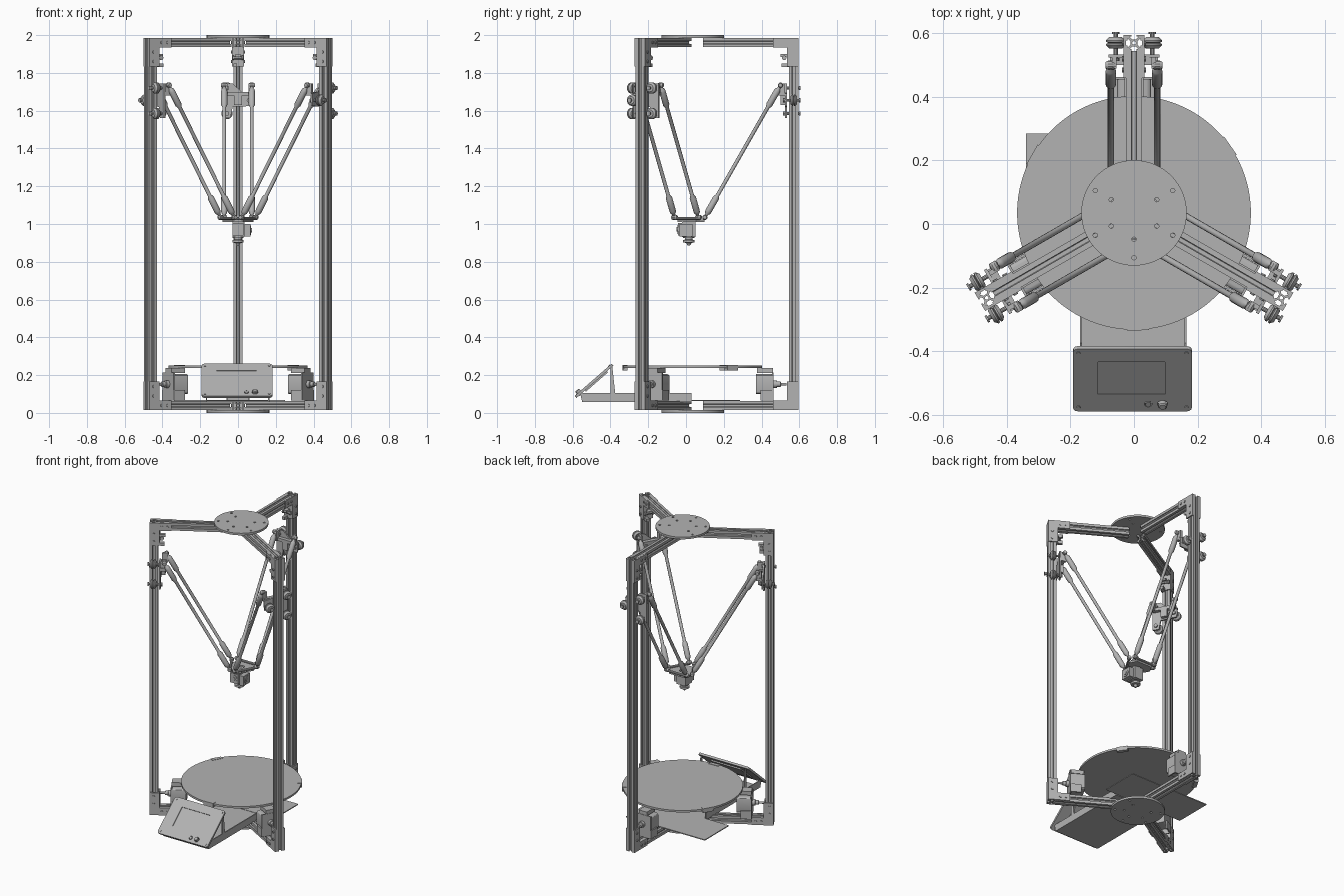
import bpy, bmesh
from math import pi, cos, sin, radians, atan2
from mathutils import Matrix, Vector

cube = bpy.data.objects.get("Cube")
if cube:
    bpy.data.objects.remove(cube)

grey = bpy.data.materials.new("machine_grey")
grey.use_nodes = True
grey.diffuse_color = (0.45, 0.45, 0.45, 1)
grey.node_tree.nodes["Principled BSDF"].inputs["Base Color"].default_value = (0.45, 0.45, 0.45, 1)

CENTRE = Matrix.Translation((0, 0.035, 0))
TOWERS = {"back": 90, "right": 210, "left": 330}
SIDE = Matrix.Rotation(pi / 2, 4, 'X')                                # flat outline -> (radius, height)
FACE = Matrix(((0, 0, 1, 0), (1, 0, 0, 0), (0, 1, 0, 0), (0, 0, 0, 1)))  # flat outline -> (across, height)
made = []


# ---- helpers ----
def place(name, mesh, matrix=Matrix()):
    if not mesh.materials:
        mesh.materials.append(grey)
    ob = bpy.data.objects.new(name, mesh)
    bpy.context.collection.objects.link(ob)
    ob.matrix_world = matrix
    made.append(ob)


def towers(name, mesh):
    """One copy on each tower; local x points outward."""
    for side, angle in TOWERS.items():
        place(f"{name}_{side}", mesh, CENTRE @ Matrix.Rotation(radians(angle), 4, 'Z'))


def finish(name, bm):
    bmesh.ops.recalc_face_normals(bm, faces=bm.faces)
    mesh = bpy.data.meshes.new(name)
    bm.to_mesh(mesh)
    bm.free()
    return mesh


def boxes(name, *spans):
    """Boxes given as (x0, x1, y0, y1, z0, z1)."""
    bm = bmesh.new()
    for a, b, c, d, e, f in spans:
        m = Matrix.Translation(((a + b) / 2, (c + d) / 2, (e + f) / 2)) @ Matrix.Diagonal((b - a, d - c, f - e, 1))
        bmesh.ops.create_cube(bm, size=1, matrix=m)
    return finish(name, bm)


def lathe(name, profile, spots, sides=16):
    """Turn a (radius, height) profile and repeat it at each matrix."""
    bm = bmesh.new()
    for m in spots:
        rings = [[bm.verts.new(m @ Vector((r * cos(2 * pi * i / sides), r * sin(2 * pi * i / sides), h)))
                  for i in range(sides)] for r, h in profile]
        for low, high in zip(rings, rings[1:]):
            for i in range(sides):
                j = (i + 1) % sides
                bm.faces.new((low[i], low[j], high[j], high[i]))
        bm.faces.new(rings[0])
        bm.faces.new(rings[-1])
    return finish(name, bm)


def plate(name, outlines, thick, matrix=Matrix()):
    """Extruded flat shape; inner outlines become holes."""
    curve = bpy.data.curves.new(name, 'CURVE')
    curve.dimensions, curve.fill_mode, curve.extrude = '2D', 'BOTH', thick / 2
    for pts in outlines:
        sp = curve.splines.new('POLY')
        sp.points.add(len(pts) - 1)
        for p, (x, y) in zip(sp.points, pts):
            p.co = (x, y, 0, 1)
        sp.use_cyclic_u = True
    ob = bpy.data.objects.new(name, curve)
    mesh = bpy.data.meshes.new_from_object(ob)
    bpy.data.objects.remove(ob)
    mesh.materials.clear()
    mesh.transform(matrix)
    return mesh


def ring(x, y, r, n=12):
    return [(x + r * cos(2 * pi * i / n), y + r * sin(2 * pi * i / n)) for i in range(n)]


def rect(w, h, r=0.0):
    if not r:
        return [(-w, -h), (w, -h), (w, h), (-w, h)]
    return [(sx * (w - r) + r * cos(radians(a + s)), sy * (h - r) + r * sin(radians(a + s)))
            for sx, sy, a in ((1, 1, 0), (-1, 1, 90), (-1, -1, 180), (1, -1, 270)) for s in (0, 30, 60, 90)]


def along(axis, x, y, z):
    return Matrix.Translation((x, y, z)) @ Vector(axis).to_track_quat('Z', 'Y').to_matrix().to_4x4()


# ---- slotted columns and radial beams ----
quarter = [(.025, -.025), (.025, -.008), (.02, -.008), (.02, -.014), (.011, -.006),
           (.011, .006), (.02, .014), (.02, .008), (.025, .008)]
slots = [(x * cos(k * pi / 2) - y * sin(k * pi / 2), x * sin(k * pi / 2) + y * cos(k * pi / 2))
         for k in range(4) for x, y in quarter]
section = [slots, ring(0, 0, .006, 8)]
towers("column", plate("column", section, 1.97, Matrix.Translation((.535, 0, 1.0))))
for level, z in (("top", 1.961), ("bottom", .039)):
    towers(f"{level}_beam", plate(f"{level}_beam", section, .455, Matrix.Translation((.2825, 0, z)) @ FACE))

# ---- corner brackets: L plates on both sides, with bolt heads ----
ell = [(.56, .985), (.425, .985), (.425, .935), (.505, .935), (.505, .835), (.56, .835)]
for level, s in (("top", 1), ("bottom", -1)):
    outline = [(x, 1 + s * z) for x, z in ell]
    for hand, t in (("a", .029), ("b", -.029)):
        towers(f"{level}_bracket_{hand}", plate("bracket", [outline], .008, Matrix.Translation((0, t, 0)) @ SIDE))
    towers(f"{level}_bracket_web", boxes("web", (.5, .508, -.033, .033, *sorted((1 + s * .835, 1 + s * .94)))))
    bolts = [along((0, t, 0), x, t * .033, 1 + s * z) for t in (1, -1)
             for x, z in ((.535, .86), (.535, .91), (.45, .961), (.485, .961))]
    towers(f"{level}_bracket_bolts", lathe("bolts", [(.008, 0), (.008, .005)], bolts, 10))

# ---- round hub discs with bolt holes ----
holes = [ring(r * cos(radians(a)), r * sin(radians(a)), .007, 8)
         for a in (30, 150, 210, 270, 330) for r in (.083, .141)]
hub = plate("hub", [ring(0, 0, .166, 64)] + holes, .014)
place("top_hub", hub, CENTRE @ Matrix.Translation((0, 0, 1.993)))
place("bottom_hub", hub, CENTRE @ Matrix.Translation((0, 0, .007)))

# ---- round bed with clips and supports ----
place("bed", plate("bed", [ring(0, 0, .368, 96)], .013), CENTRE @ Matrix.Translation((0, 0, .244)))
for i, a in enumerate((35, 150, 272)):
    place(f"bed_clip_{i}", boxes("clip", (.345, .37, -.035, .035, .225, .253)),
          CENTRE @ Matrix.Rotation(radians(a), 4, 'Z'))
towers("bed_support", boxes("bed_support", (.34, .425, -.03, .03, .212, .238)))

# ---- drive motors ----
towers("motor", plate("motor", [rect(.053, .053, .014)], .085, Matrix.Translation((.378, 0, .152)) @ FACE))
towers("motor_mount", boxes("motor_mount", (.42, .428, -.06, .06, .065, .215),
                            (.36, .428, -.062, -.054, .065, .12), (.36, .428, .054, .062, .065, .12)))
towers("motor_pulley", lathe("pulley", [(.02, 0), (.02, .02), (.014, .022), (.014, .04), (.007, .042), (.007, .072)],
                             [along((1, 0, 0), .426, 0, .152)]))

# ---- top idlers ----
towers("idler", lathe("idler", [(.012, 0), (.012, .01), (.008, .012), (.008, .05), (.012, .052), (.012, .06)],
                      [along((0, 1, 0), .485, -.03, 1.88)], 12))
towers("end_switch", boxes("end_switch", (.47, .51, .005, .025, 1.83, 1.85), (.465, .5, -.012, .012, 1.885, 1.9)))

# ---- sliding carriages ----
shape = [(.08, 1.745), (.08, 1.56), (.04, 1.56), (.028, 1.62), (-.075, 1.625), (-.08, 1.69), (-.02, 1.7), (.03, 1.745)]
towers("carriage_plate", plate("carriage_plate", [shape], .01, Matrix.Translation((.494, 0, 0)) @ FACE))
wheel_spots = ((.058, 1.72), (.058, 1.585), (-.058, 1.655))
towers("carriage_wheels", lathe("wheels", [(.012, -.018), (.02, -.018), (.03, -.008), (.03, -.003), (.022, 0),
                                           (.03, .003), (.03, .008), (.02, .018), (.012, .018)],
                                [along((1, 0, 0), .535, t, z) for t, z in wheel_spots], 20))
towers("wheel_axles", lathe("axles", [(.012, 0), (.012, .01), (.007, .01), (.007, .085), (.012, .085), (.012, .092)],
                            [along((1, 0, 0), .478, t, z) for t, z in wheel_spots], 10))
towers("rod_carrier", boxes("rod_carrier", (.465, .49, -.075, .075, 1.68, 1.7),
                            (.455, .49, .055, .07, 1.68, 1.745), (.455, .49, -.07, -.055, 1.68, 1.745),
                            (.465, .49, -.02, .02, 1.63, 1.69)))

# ---- paired arms with thick sleeves at both ends ----
low, high = Vector((.065, 0, 1.035)), Vector((.465, 0, 1.735))
span = (high - low).length
end = [(.006, 0), (.009, .02), (.015, .028), (.017, .04), (.017, .12), (.010, .135)]
arm = end + [(r, span - h) for r, h in reversed(end)]
towers("arms", lathe("arms", arm, [along(high - low, low.x, t, low.z) for t in (.073, -.073)], 12))
towers("arm_joints", lathe("joints", [(.01, -.016), (.014, -.008), (.014, .008), (.01, .016)],
                           [along((0, 1, 0), p.x, t, p.z) for p in (low, high) for t in (.073, -.073)], 10))

# ---- effector and hot end ----
corners = [(r * cos(radians(a + d)), r * sin(radians(a + d))) for a in TOWERS.values()
           for r, d in ((.085, -42), (.085, 42))]
place("effector_plate", plate("effector_plate", [corners, ring(0, 0, .02)], .012),
      CENTRE @ Matrix.Translation((0, 0, 1.017)))
towers("effector_axle", lathe("axle", [(.008, -.085), (.008, .085)], [along((0, 1, 0), .065, 0, 1.03)], 10))
place("cooling_block", boxes("cooling_block", (-.03, .035, -.02, .05, .93, 1.012)))
place("cooling_fan", boxes("cooling_fan", (-.03, .03, -.042, -.02, .94, 1.005),
                           (.035, .065, -.035, .035, .935, 1.0)))
place("fan_hub", lathe("fan_hub", [(.024, 0), (.024, .004), (.012, .004), (.012, .008)],
                       [along((0, -1, 0), 0, -.042, .972), along((1, 0, 0), .065, 0, .967)], 20))
place("hot_end", lathe("hot_end", [(.006, .885), (.014, .9), (.03, .902), (.03, .915), (.02, .917),
                                   (.02, .925), (.03, .927), (.03, .94)], [Matrix.Translation((0, .015, 0))], 20))

# ---- electronics tray under the bed ----
place("tray_floor", boxes("tray_floor", (-.17, .165, -.55, .03, .058, .066)))
wall = [(-.55, .058), (.03, .058), (.03, .105), (-.375, .105), (-.39, .245), (-.40, .245), (-.40, .105), (-.56, .105)]
for hand, x in (("left", .162), ("right", -.167)):
    place(f"tray_wall_{hand}", plate("tray_wall", [wall], .007, Matrix.Translation((x, 0, 0)) @ FACE))
place("rear_plate", boxes("rear_plate", (-.34, .25, .03, .285, .062, .068)))

# ---- tilted control panel: screen opening, button and knob ----
tilt = Matrix.Translation((-.005, -.487, .17)) @ Matrix.Rotation(atan2(.17, .195), 4, 'X')
buttons = [ring(.05, -.1, .012), ring(.095, -.1, .016)]
place("control_panel", plate("control_panel", [rect(.187, .13, .015), [(x - .003, y + .008) for x, y in rect(.105, .068)]]
                             + buttons, .014), tilt)
place("screen", boxes("screen", (-.115, .11, -.07, .085, -.015, .002)), tilt)
place("panel_knob", lathe("knob", [(.013, -.01), (.013, .018), (.01, .022)],
                          [Matrix.Translation((.095, -.1, 0))]), tilt)
place("panel_button", lathe("button", [(.009, -.01), (.009, .009)], [Matrix.Translation((.05, -.1, 0))], 12), tilt)
place("panel_screws", lathe("screws", [(.006, .006), (.006, .01)],
                            [Matrix.Translation((x, y, 0)) for x in (-.17, .17) for y in (-.113, .113)], 8), tilt)

# ---- shading ----
bpy.ops.object.select_all(action='DESELECT')
for ob in made:
    ob.select_set(True)
bpy.context.view_layer.objects.active = made[0]
bpy.ops.object.shade_smooth_by_angle(angle=radians(30))
